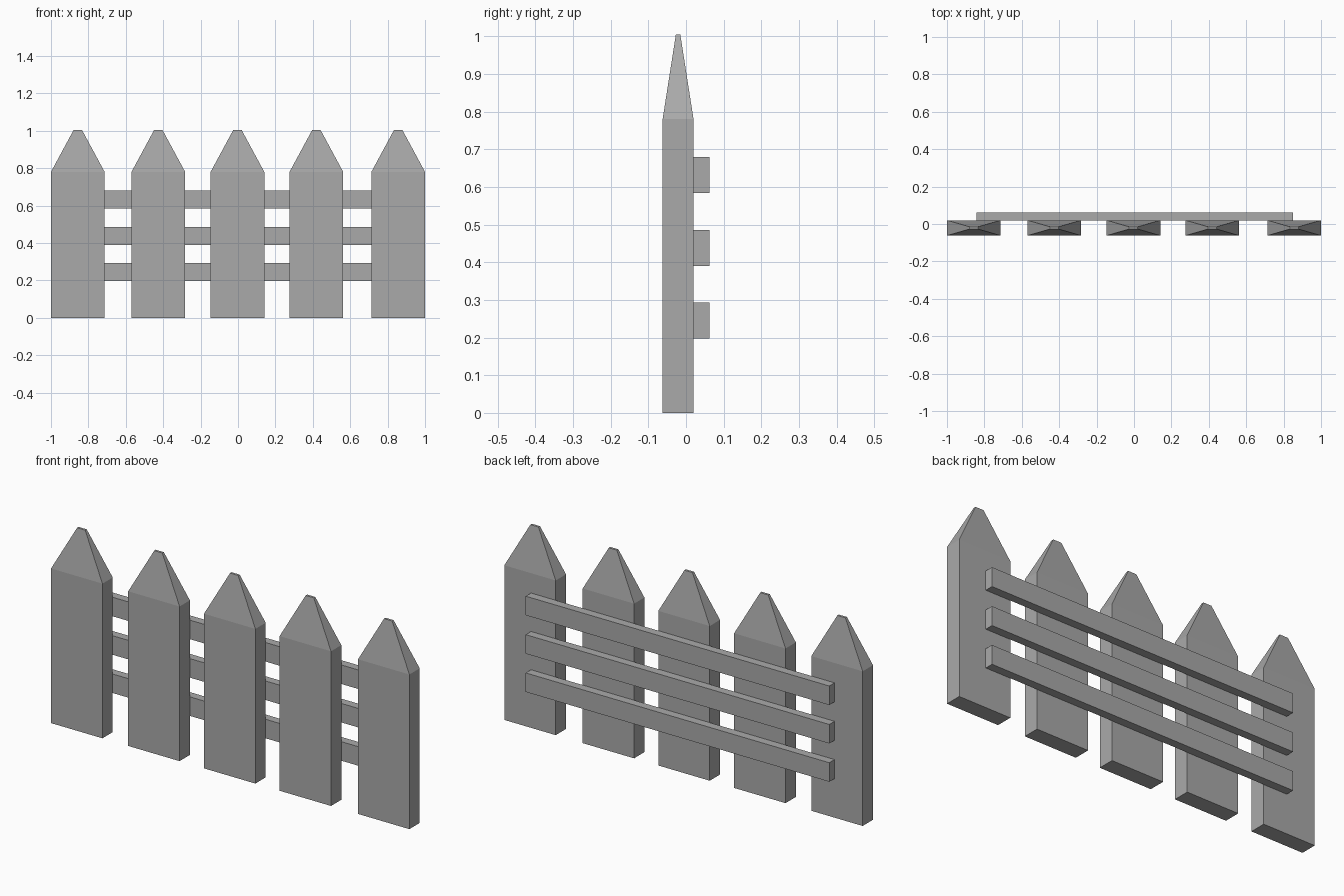
import bpy
import bmesh

cube = bpy.data.objects.get("Cube")
if cube:
    bpy.data.objects.remove(cube, do_unlink=True)

# One plain grey for the whole fence
grey = bpy.data.materials.new("fence_grey")
grey.use_nodes = True
colour = (0.4, 0.4, 0.4, 1)
grey.diffuse_color = colour
grey.node_tree.nodes["Principled BSDF"].inputs["Base Color"].default_value = colour


def stack(name, sections, location):
    """Solid through rectangular sections given as (width, depth, z)."""
    bm = bmesh.new()
    rings = []
    for w, d, z in sections:
        corners = ((-1, -1), (1, -1), (1, 1), (-1, 1))
        rings.append([bm.verts.new((sx * w / 2, sy * d / 2, z)) for sx, sy in corners])
    bm.faces.new(rings[0][::-1])
    bm.faces.new(rings[-1])
    for low, high in zip(rings, rings[1:]):
        for i in range(4):
            j = (i + 1) % 4
            bm.faces.new((low[i], low[j], high[j], high[i]))
    mesh = bpy.data.meshes.new(name)
    bm.to_mesh(mesh)
    bm.free()
    mesh.materials.append(grey)
    obj = bpy.data.objects.new(name, mesh)
    obj.location = location
    bpy.context.collection.objects.link(obj)
    return obj


# Upright pickets with tapered, blunt tips
picket = [(0.287, 0.082, 0), (0.287, 0.082, 0.78), (0.045, 0.012, 1.004)]
for n, x in enumerate((-0.8565, -0.426, -0.003, 0.419, 0.8565), 1):
    stack(f"picket_{n}", picket, (x, -0.021, 0))

# Horizontal rails across the back
for name, z in (("lower", 0.197), ("middle", 0.39), ("upper", 0.584)):
    stack(f"{name}_rail", [(1.694, 0.042, 0), (1.694, 0.042, 0.096)], (0.004, 0.041, z))
